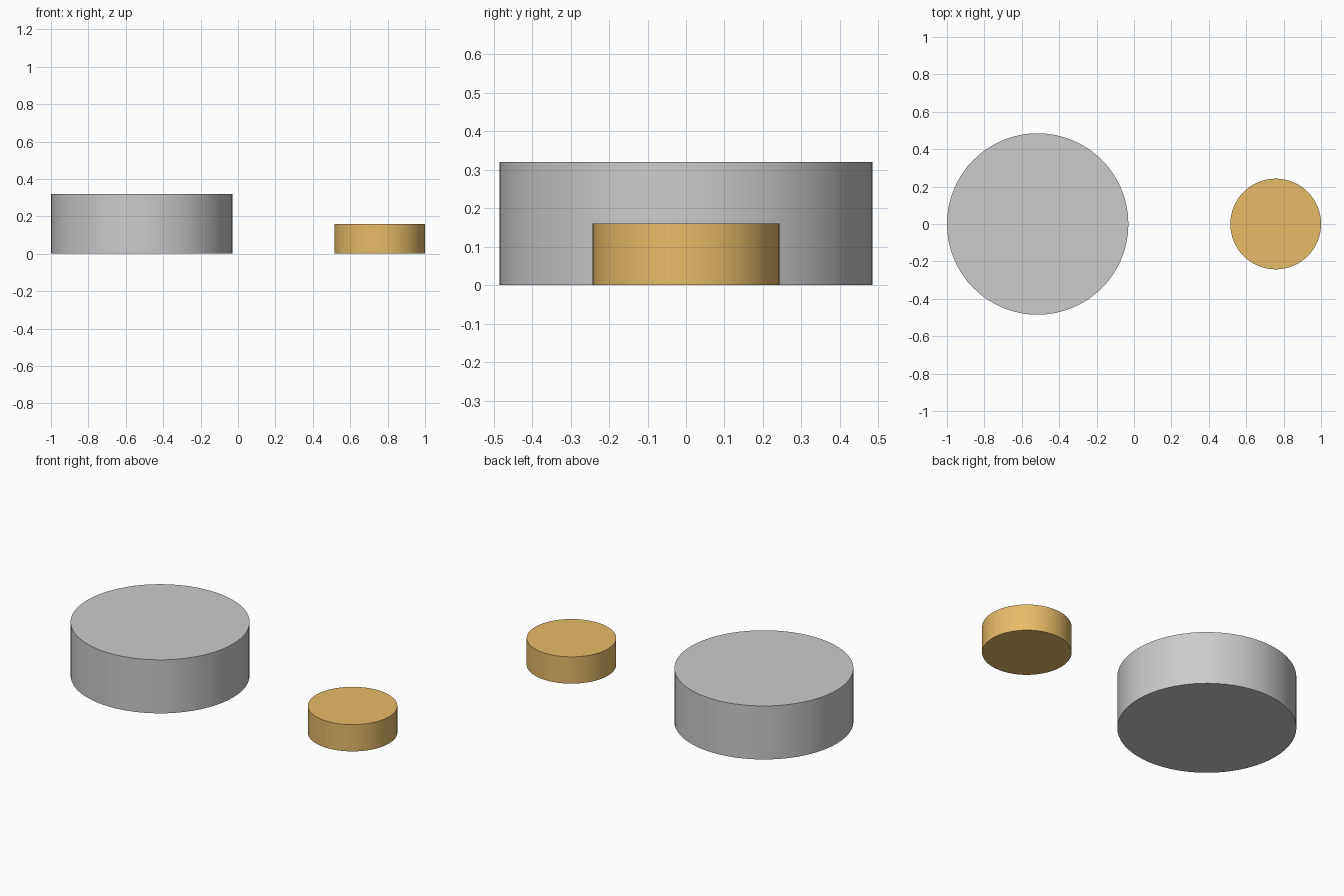
import bpy
from math import radians

if "Cube" in bpy.data.objects:
    bpy.data.objects.remove(bpy.data.objects["Cube"])


def disc(name, x, radius, height, color=None):
    bpy.ops.mesh.primitive_cylinder_add(
        vertices=64, radius=radius, depth=height, location=(x, 0, height / 2))
    obj = bpy.context.object
    obj.name = name
    bpy.ops.object.shade_smooth_by_angle(angle=radians(30))
    if color:
        mat = bpy.data.materials.new(name + "_material")
        mat.diffuse_color = color
        mat.use_nodes = True
        mat.node_tree.nodes["Principled BSDF"].inputs["Base Color"].default_value = mat.diffuse_color
        obj.data.materials.append(mat)
    return obj


# Large grey disc on the left
disc("large_disc", -0.515, 0.485, 0.32)

# Half-size golden disc on the right
disc("small_disc", 0.7575, 0.2425, 0.16, (0.80, 0.50, 0.14, 1))
